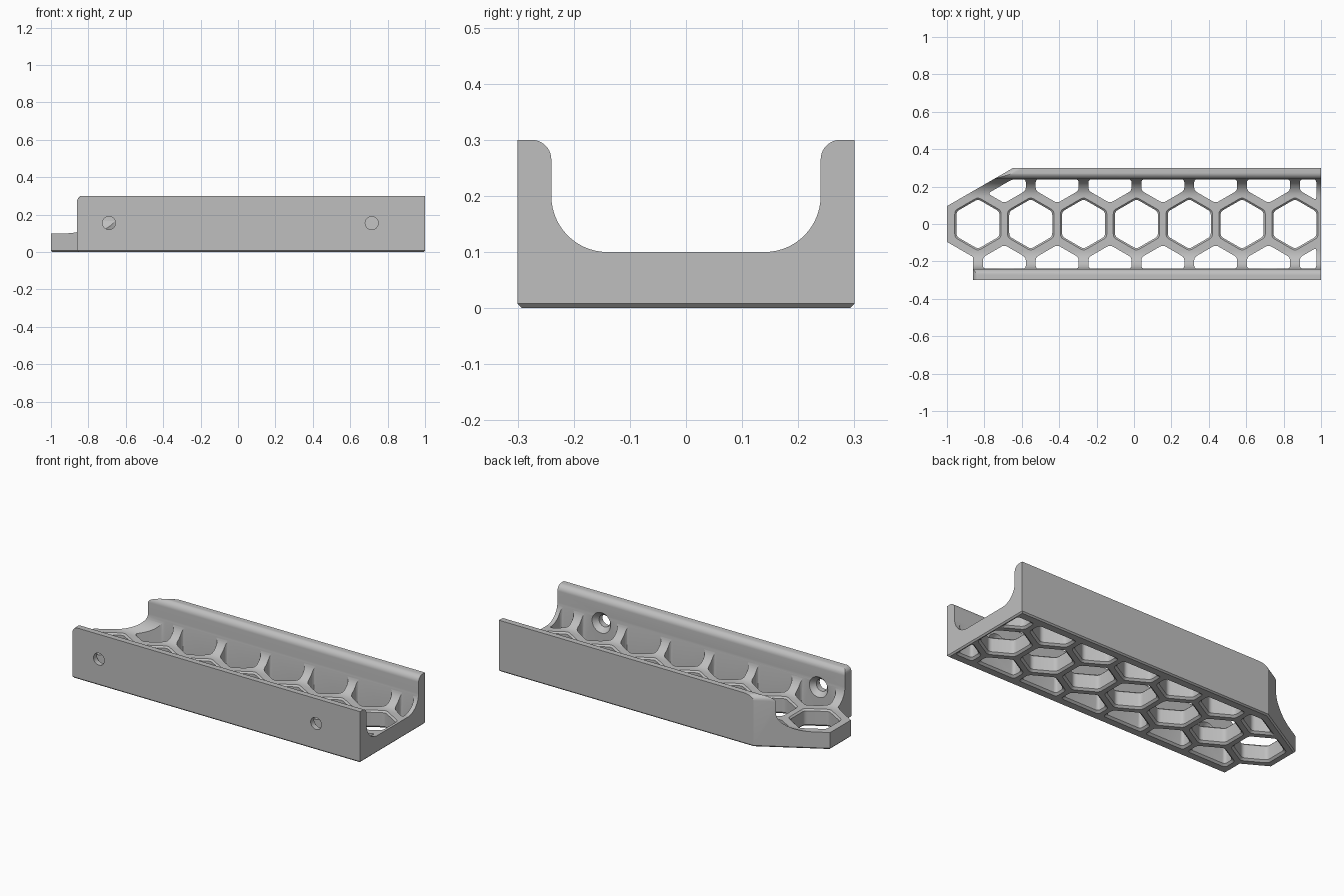
import bpy
import bmesh
from math import cos, sin, pi, radians, sqrt
from mathutils import Vector, Matrix

cube = bpy.data.objects.get("Cube")
if cube:
    bpy.data.objects.remove(cube, do_unlink=True)

PITCH, HOLE, RIM = 0.2825, 0.115, 0.0505
FIRST = -1 + HOLE + RIM
SLOPE = 1 / sqrt(3)
END = (HOLE + RIM) * SLOPE      # half length of the blunt end edge
SIDE_Y = PITCH * sqrt(3) / 2
STEP = -0.86                    # where the front wall begins


def make_object(name, bm):
    bmesh.ops.recalc_face_normals(bm, faces=bm.faces)
    mesh = bpy.data.meshes.new(name)
    bm.to_mesh(mesh)
    bm.free()
    obj = bpy.data.objects.new(name, mesh)
    bpy.context.collection.objects.link(obj)
    return obj


def loft(bm, rings):
    """Closed solid through rings of equal point count."""
    rows = [[bm.verts.new(p) for p in ring] for ring in rings]
    n = len(rows[0])
    for low, high in zip(rows, rows[1:]):
        for i in range(n):
            j = (i + 1) % n
            bm.faces.new((low[i], low[j], high[j], high[i]))
    bm.faces.new(rows[0][::-1])
    bm.faces.new(rows[-1])


def polygon(planes, grow):
    """Convex polygon bounded by half planes, each moved out by grow."""
    pts = [Vector(p) for p in ((-3, -3), (3, -3), (3, 3), (-3, 3))]
    for normal, dist in planes:
        out = []
        for a, b in zip(pts, pts[1:] + pts[:1]):
            da, db = (normal.dot(p) - dist - grow for p in (a, b))
            if da <= 0:
                out.append(a)
            if da * db < 0:
                out.append(a.lerp(b, da / (da - db)))
        pts = out
    return pts


def soften(pts, size=0.018, steps=4):
    """Round each corner of a polygon."""
    out = []
    for i, p in enumerate(pts):
        a, b = pts[i - 1] - p, pts[(i + 1) % len(pts)] - p
        start = p + a.normalized() * min(size, a.length * 0.4)
        stop = p + b.normalized() * min(size, b.length * 0.4)
        for k in range(steps + 1):
            t = k / steps
            out.append(start.lerp(p, t).lerp(p.lerp(stop, t), t))
    return out


def cell(bm, x, y, levels, limits=()):
    planes = []
    for k in range(6):
        n = Vector((cos(k * pi / 3), sin(k * pi / 3)))
        planes.append((n, n.dot(Vector((x, y))) + HOLE))
    planes += limits
    loft(bm, [[(p.x, p.y, z) for p in soften(polygon(planes, grow))]
              for z, grow in levels])


# Solid tray block with one blunt pointed end
outline = [(-1, -END), (STEP, -END - (STEP + 1) * SLOPE), (STEP, -0.3),
           (1, -0.3), (1, 0.3), (-1 + (0.3 - END) / SLOPE, 0.3), (-1, END)]
bm = bmesh.new()
loft(bm, [[(x, y, z) for x, y in outline] for z in (0, 0.3)])
bmesh.ops.recalc_face_normals(bm, faces=bm.faces)
ends = []
for e in bm.edges:
    mid = (e.verts[0].co + e.verts[1].co) / 2
    span = e.verts[0].co - e.verts[1].co
    wall_end = abs(mid.x - STEP) < 0.001 or (mid.y > 0.15 and mid.x < -0.7)
    if mid.z > 0.29 and abs(span.y) > 0.01 and wall_end:
        ends.append(e)
bmesh.ops.bevel(bm, geom=ends, offset=0.03, segments=6, profile=0.5,
                affect='EDGES')
base = [e for e in bm.edges if all(v.co.z < 0.001 for v in e.verts)]
bmesh.ops.bevel(bm, geom=base, offset=0.008, segments=1, affect='EDGES')
tray = make_object("honeycomb_tray", bm)

# Channel cutter: rounded wall tops and hollow fillets at the floor
half = [(0.275, 0.34)]
half += [(0.275 + 0.035 * cos(a), 0.265 + 0.035 * sin(a))
         for a in (pi / 2 + pi / 2 * k / 10 for k in range(11))]
half += [(0.14 + 0.1 * cos(a), 0.2 + 0.1 * sin(a))
         for a in (-pi / 2 * k / 14 for k in range(15))]
section = half + [(-y, z) for y, z in reversed(half)]
bm = bmesh.new()
loft(bm, [[(x, y, z) for y, z in section] for x in (-1.1, 1.1)])
channel = make_object("channel_cutter", bm)

# Honeycomb cutters: a chamfered middle row and a clipped row by each wall
bm = bmesh.new()
bottom = [(-0.01, 0.012), (0, 0.011), (0.011, 0)]
for i in range(7):
    x = FIRST + i * PITCH
    cell(bm, x, 0, bottom + [(0.091, 0), (0.1, 0.009), (0.12, 0.012)])
    for side in (-1, 1):
        limits = [(Vector((0, side)), 0.239), (Vector((1, 0)), 0.975)]
        if i == 0 and side > 0:
            n = Vector((-0.5, sqrt(3) / 2))
            limits.append((n, n.dot(Vector((-1, END))) - RIM))
        cell(bm, x + PITCH / 2, side * SIDE_Y, bottom + [(0.33, 0)], limits)
cells = make_object("cell_cutter", bm)

# Countersunk screw holes through the front wall
bm = bmesh.new()
for x in (-0.69, 0.715):
    rings = []
    for y, r in ((-0.33, 0.035), (-0.268, 0.035), (-0.239, 0.06), (-0.2, 0.06)):
        rings.append([(x + r * cos(k * pi / 16), y, 0.155 + r * sin(k * pi / 16))
                      for k in range(32)])
    loft(bm, rings)
screws = make_object("screw_cutter", bm)

# Cut the tray, then drop the cutters
cutters = (channel, cells, screws)
for cutter in cutters:
    cutter.hide_render = True
    mod = tray.modifiers.new(cutter.name, 'BOOLEAN')
    mod.operation = 'DIFFERENCE'
    mod.solver = 'EXACT'
    mod.object = cutter
graph = bpy.context.evaluated_depsgraph_get()
result = bpy.data.meshes.new_from_object(tray.evaluated_get(graph))
tray.modifiers.clear()
tray.data = result
for cutter in cutters:
    bpy.data.objects.remove(cutter, do_unlink=True)

# Single plain grey
grey = bpy.data.materials.new("plain_grey")
grey.use_nodes = True
colour = (0.52, 0.52, 0.52, 1)
grey.diffuse_color = colour
grey.node_tree.nodes["Principled BSDF"].inputs["Base Color"].default_value = colour
result.materials.clear()
result.materials.append(grey)

bpy.ops.object.select_all(action='DESELECT')
tray.select_set(True)
bpy.context.view_layer.objects.active = tray
bpy.ops.object.shade_smooth_by_angle(angle=radians(25))
